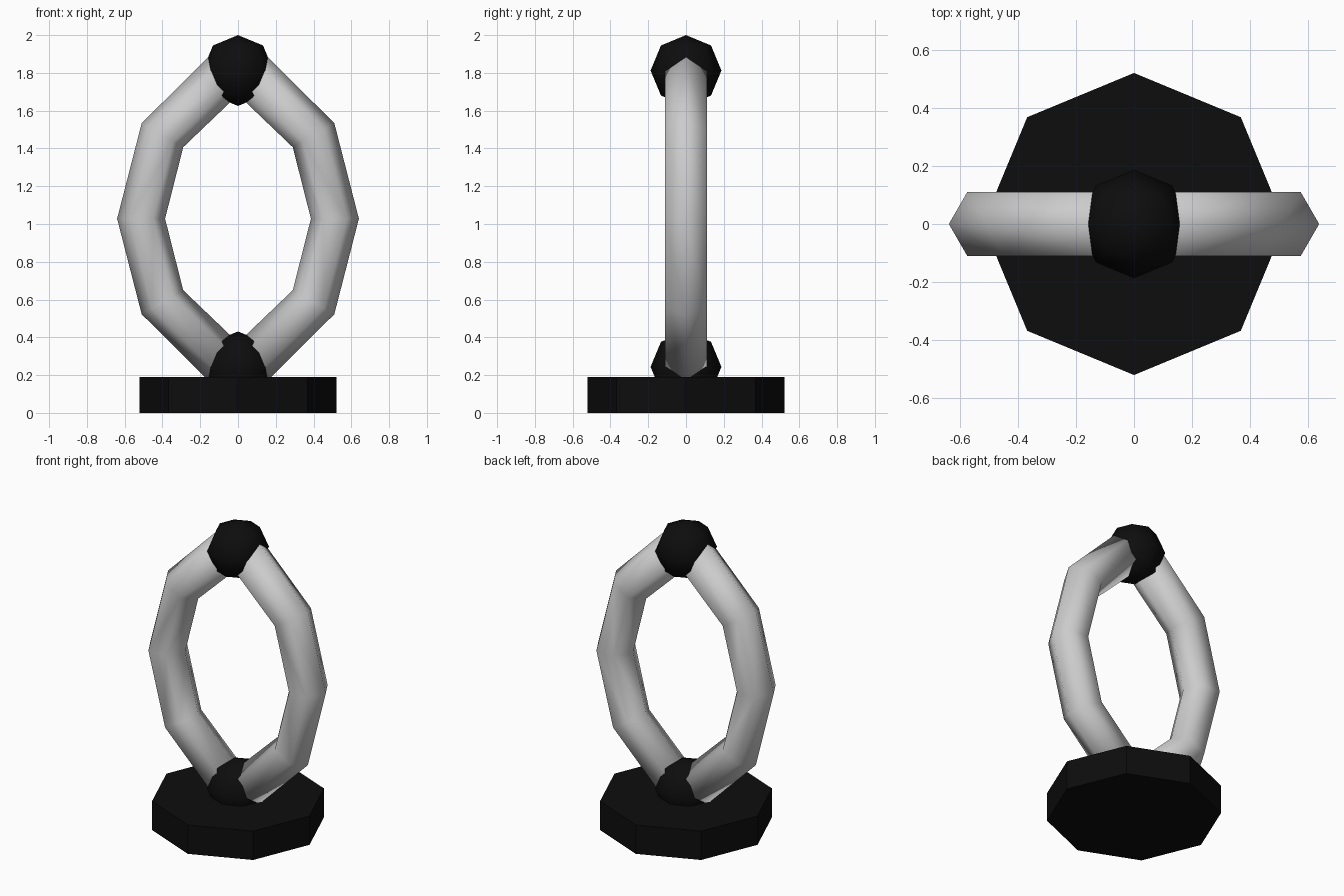
import bpy, bmesh, math

if "Cube" in bpy.data.objects:
    bpy.data.objects.remove(bpy.data.objects["Cube"])

MID = 1.028   # height the loop is symmetric about

black = bpy.data.materials.new("black")
black.diffuse_color = (0.004, 0.004, 0.004, 1)
black.use_nodes = True
black.node_tree.nodes["Principled BSDF"].inputs["Base Color"].default_value = black.diffuse_color


def make(name, bm, mat=None, smooth=True):
    bmesh.ops.recalc_face_normals(bm, faces=bm.faces)
    me = bpy.data.meshes.new(name)
    bm.to_mesh(me)
    bm.free()
    for p in me.polygons:
        p.use_smooth = smooth
    if mat:
        me.materials.append(mat)
    ob = bpy.data.objects.new(name, me)
    bpy.context.collection.objects.link(ob)
    return ob


# octagonal base
H = 0.19
bm = bmesh.new()
bmesh.ops.create_cone(bm, cap_ends=True, segments=8, radius1=0.522, radius2=0.522, depth=H)
bmesh.ops.translate(bm, vec=(0, 0, H / 2), verts=bm.verts)
make("base", bm, black, smooth=False)

# low-poly ball joints at the top and bottom of the loop
for name, z in (("top_joint", 1.8125), ("bottom_joint", 2 * MID - 1.8125)):
    bm = bmesh.new()
    bmesh.ops.create_uvsphere(bm, u_segments=8, v_segments=4, radius=0.1875)
    bmesh.ops.translate(bm, vec=(0, 0, z), verts=bm.verts)
    make(name, bm, black)

# hexagonal bent tubes: centre x, height above MID, section tilt in degrees
R = 0.127
half = [(0.052, 0.782, 45), (0.40, 0.442, 30)]
path = half + [(0.513, 0, 0)] + [(x, -z, -t) for x, z, t in reversed(half)]


def tube(name, side):
    bm = bmesh.new()
    rings = []
    for x, z, tilt in path:
        t = math.radians(tilt)
        ring = []
        for k in range(6):
            a = k * math.pi / 3
            d = R * math.cos(a)
            ring.append(bm.verts.new((side * (x + d * math.cos(t)), R * math.sin(a),
                                      MID + z + d * math.sin(t))))
        rings.append(ring)
    for a, b in zip(rings, rings[1:]):
        for k in range(6):
            n = (k + 1) % 6
            bm.faces.new((a[k], a[n], b[n], b[k]))
    bm.faces.new(rings[0])
    bm.faces.new(rings[-1])
    make(name, bm)


tube("right_arm", 1)
tube("left_arm", -1)
